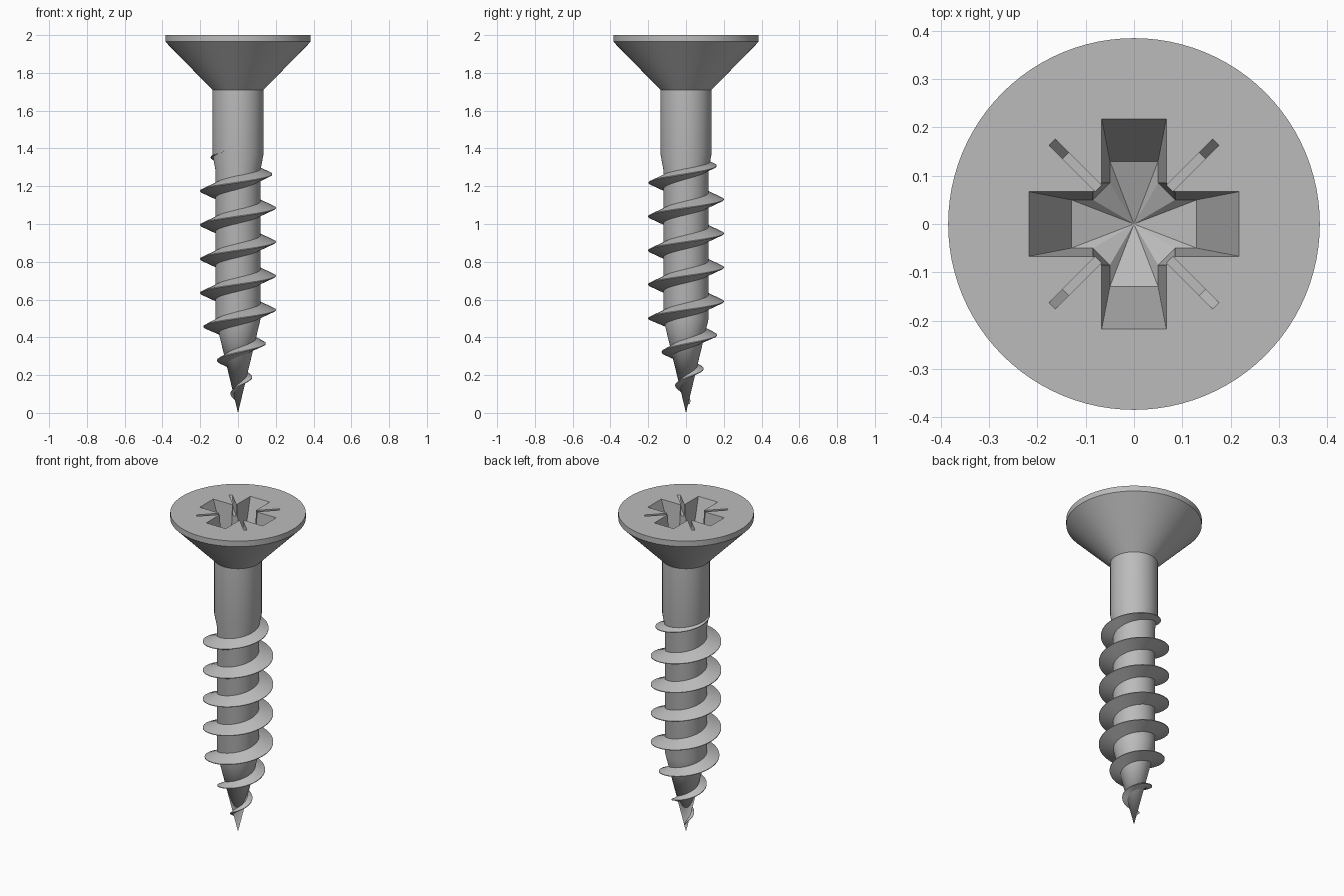
import bpy, bmesh, math
from mathutils import Matrix, Vector

cube = bpy.data.objects.get("Cube")
if cube:
    bpy.data.objects.remove(cube, do_unlink=True)

steel = bpy.data.materials.new("grey steel")
steel.use_nodes = True
GREY = (0.5, 0.5, 0.5, 1)
steel.diffuse_color = GREY
steel.node_tree.nodes["Principled BSDF"].inputs["Base Color"].default_value = GREY

CONE_TOP, CORE_R, SHANK_R = 0.5, 0.12, 0.135
PITCH, THREAD_R = 0.18, 0.2


def finish(name, bm):
    """Turn a bmesh into a named object with outward normals."""
    bmesh.ops.recalc_face_normals(bm, faces=bm.faces)
    mesh = bpy.data.meshes.new(name)
    bm.to_mesh(mesh)
    bm.free()
    obj = bpy.data.objects.new(name, mesh)
    mesh.materials.append(steel)
    bpy.context.collection.objects.link(obj)
    return obj


def activate(obj):
    bpy.ops.object.select_all(action='DESELECT')
    obj.select_set(True)
    bpy.context.view_layer.objects.active = obj


def smooth(obj):
    activate(obj)
    bpy.ops.object.shade_smooth_by_angle(angle=math.radians(30))


def loft(bm, rings):
    """Join rings of points into a closed solid."""
    loops = [[bm.verts.new(p) for p in ring] for ring in rings]
    for low, high in zip(loops, loops[1:]):
        for i in range(len(low)):
            j = (i + 1) % len(low)
            bm.faces.new((low[i], low[j], high[j], high[i]))
    bm.faces.new(loops[-1])
    return loops[0]


# Screw body: point, core, shank and countersunk head
def make_body():
    profile = [(0, 0), (CORE_R, CONE_TOP), (CORE_R, 1.29), (SHANK_R, 1.37),
               (SHANK_R, 1.71), (0.385, 1.965), (0.385, 2), (0, 2)]
    bm = bmesh.new()
    verts = [bm.verts.new((r, 0, z)) for r, z in profile]
    edges = [bm.edges.new(pair) for pair in zip(verts, verts[1:])]
    bmesh.ops.spin(bm, geom=verts + edges, cent=(0, 0, 0), axis=(0, 0, 1),
                   angle=math.tau, steps=96)
    bmesh.ops.remove_doubles(bm, verts=bm.verts, dist=0.0001)
    return finish("screw_body", bm)


# Cross recess cutter: tapered plus shape with a pointed floor
def make_cross_cutter():
    def ring(t, z):
        arm, width, corner = 0.13 + 0.088 * t, 0.05 + 0.017 * t, 0.085
        quarter = [(arm, -width), (arm, width), (corner, width), (width, corner)]
        return [Matrix.Rotation(k * math.pi / 2, 3, 'Z') @ Vector((x, y, z))
                for k in range(4) for x, y in quarter]
    bm = bmesh.new()
    floor = loft(bm, [ring(0, 1.75), ring(1, 2), ring(1, 2.05)])
    apex = bm.verts.new((0, 0, 1.7))
    for i, v in enumerate(floor):
        bm.faces.new((v, floor[(i + 1) % len(floor)], apex))
    return finish("cross_cutter", bm)


# Diagonal tick mark cutter: thin slot with a sloping outer end
def make_tick_cutter(angle):
    def ring(outer, z):
        return [(0.06, -0.009, z), (outer, -0.009, z),
                (outer, 0.009, z), (0.06, 0.009, z)]
    bm = bmesh.new()
    floor = loft(bm, [ring(0.2, 1.93), ring(0.24, 2), ring(0.24, 2.05)])
    bm.faces.new(floor)
    bm.transform(Matrix.Rotation(angle, 4, 'Z'))
    return finish("tick_cutter", bm)


# Helical thread: triangular section that fades at both ends
def core_radius(z):
    if z < CONE_TOP:
        return CORE_R * z / CONE_TOP
    return CORE_R + (SHANK_R - CORE_R) * min(1, max(0, (z - 1.29) / 0.08))


def make_thread():
    start, end, per_turn = 0.05, 1.385, 72
    steps = int((end - start) / PITCH * per_turn)
    rings = []
    for i in range(steps + 1):
        z = start + PITCH * i / per_turn
        angle = math.tau * (z - 0.545) / PITCH
        core = core_radius(z)
        crest = min(THREAD_R, 0.4 * z, THREAD_R - 0.4 * (z - 1.215))
        crest = max(crest, core + 0.001)
        half = 0.45 * (crest - core) + 0.004
        section = [(max(core_radius(z - half) - 0.008, 0.001), z - half),
                   (crest, z - 0.002), (crest, z + 0.002),
                   (max(core_radius(z + half) - 0.008, 0.001), z + half)]
        rings.append([(r * math.cos(angle), r * math.sin(angle), h)
                      for r, h in section])
    bm = bmesh.new()
    bm.faces.new(loft(bm, rings))
    return finish("screw_thread", bm)


body = make_body()
cutters = [make_cross_cutter()]
cutters += [make_tick_cutter(math.pi / 4 + k * math.pi / 2) for k in range(4)]
for cutter in cutters:
    cutter.hide_render = True
    cut = body.modifiers.new("recess", 'BOOLEAN')
    cut.operation, cut.solver, cut.object = 'DIFFERENCE', 'EXACT', cutter
    activate(body)
    bpy.ops.object.modifier_apply(modifier=cut.name)
    bpy.data.objects.remove(cutter, do_unlink=True)
smooth(body)
smooth(make_thread())
